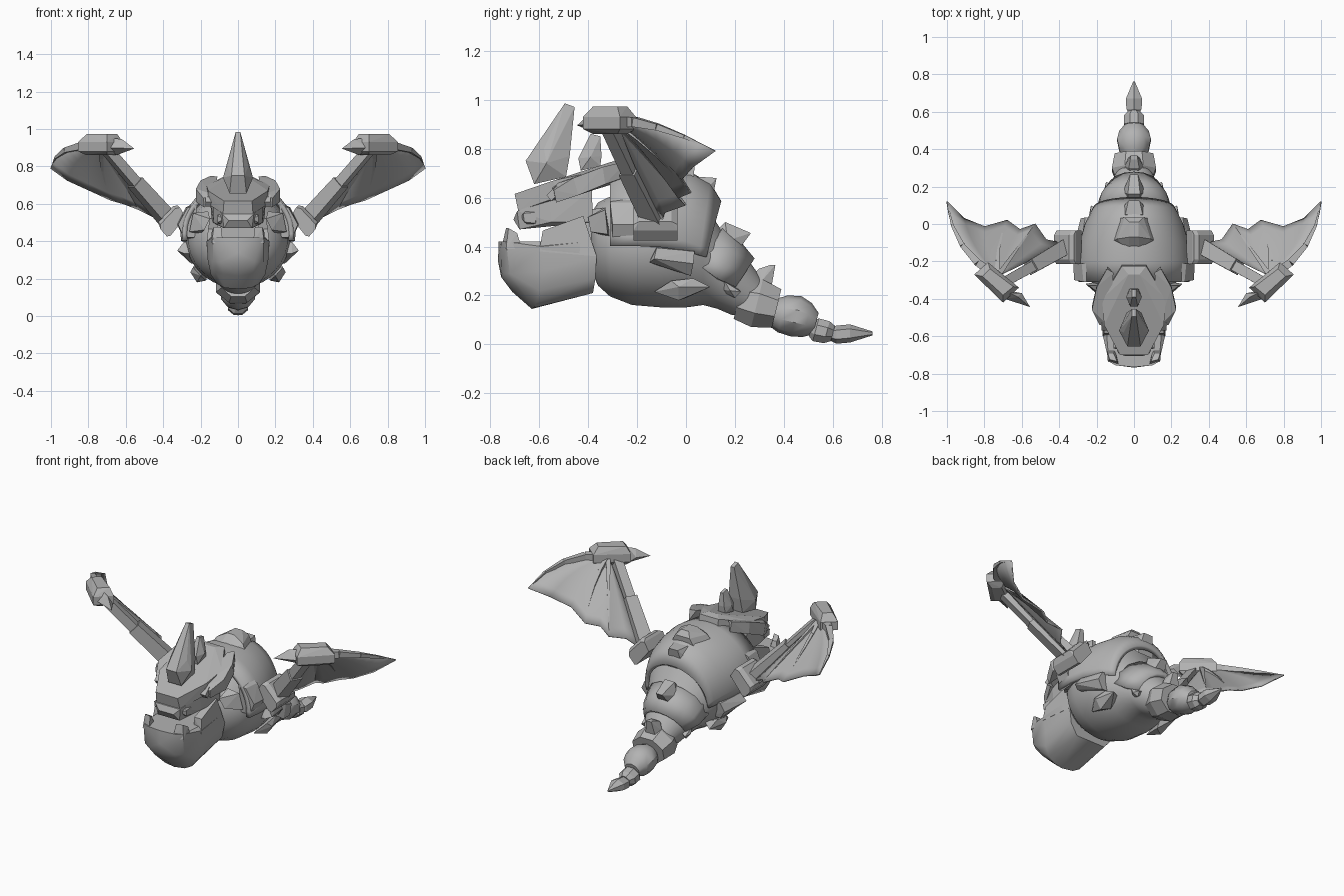
import bpy, bmesh, math
from mathutils import Vector as V

stone = bpy.data.materials.new("stone_grey")
stone.diffuse_color = (0.45, 0.45, 0.45, 1)


def finish(name, bm, smooth=None, thick=0):
    bmesh.ops.recalc_face_normals(bm, faces=bm.faces)
    me = bpy.data.meshes.new(name)
    bm.to_mesh(me)
    bm.free()
    me.materials.append(stone)
    if smooth:
        me.shade_smooth()
        me.set_sharp_from_angle(angle=math.radians(smooth))
    ob = bpy.data.objects.new(name, me)
    bpy.context.collection.objects.link(ob)
    if thick:
        mod = ob.modifiers.new("thickness", 'SOLIDIFY')
        mod.thickness = thick
        mod.offset = 0
    return ob


def hull(name, pts, both=False, smooth=None):
    """Faceted block around points; both=True adds the mirrored points."""
    bm = bmesh.new()
    for x, y, z in pts:
        bm.verts.new((x, y, z))
        if both and x > 0:
            bm.verts.new((-x, y, z))
    res = bmesh.ops.convex_hull(bm, input=bm.verts)
    junk = [g for g in set(res["geom_interior"] + res["geom_unused"])
            if isinstance(g, bmesh.types.BMVert)]
    bmesh.ops.delete(bm, geom=junk, context='VERTS')
    bmesh.ops.dissolve_limit(bm, angle_limit=0.02, verts=bm.verts, edges=bm.edges)
    return finish(name, bm, smooth)


def pair(name, pts):
    for side, s in (("left", 1), ("right", -1)):
        hull(f"{name}_{side}", [(s * x, y, z) for x, y, z in pts])


def loft(name, rings, n=24, arc=None, smooth=35, thick=0):
    """Skin over rings (y, z, rx, rz, tilt); arc limits it to an open shell."""
    bm = bmesh.new()
    rows = []
    for y, z, rx, rz, tilt in rings:
        t = math.radians(tilt)
        row = []
        for i in range(n + (1 if arc else 0)):
            a = math.radians(arc[0] + (arc[1] - arc[0]) * i / n) if arc else math.tau * (i + .5) / n
            h = math.sin(a) * rz
            row.append(bm.verts.new((math.cos(a) * rx, y + h * math.sin(t), z + h * math.cos(t))))
        rows.append(row)
    for a, b in zip(rows, rows[1:]):
        for i in range(n):
            j = i + 1 if arc else (i + 1) % n
            bm.faces.new((a[i], a[j], b[j], b[i]))
    if not arc:
        bm.faces.new(rows[0])
        bm.faces.new(rows[-1])
    return finish(name, bm, smooth, thick)


def bar(name, a, b, w0, w1):
    """Tapered square bar from a to b."""
    a, b = V(a), V(b)
    d = (b - a).normalized()
    u = d.cross(V((0, 0, 1))).normalized()
    v = d.cross(u)
    hull(name, [p + u * i * w + v * j * w for p, w in ((a, w0), (b, w1)) for i in (-1, 1) for j in (-1, 1)])


# Body and back shell
loft("body", [(-.385, .42, .13, .12, 0), (-.36, .41, .18, .17, 0), (-.31, .40, .23, .205, 0),
              (-.22, .41, .265, .25, 0), (-.1, .415, .28, .265, 0), (0, .41, .26, .26, 0),
              (.07, .37, .21, .21, 0), (.14, .30, .165, .155, 5), (.22, .235, .125, .12, 15),
              (.28, .19, .09, .08, 25)], n=32)
loft("back_shell", [(-.31, .44, .285, .26, 0), (-.2, .44, .295, .268, 0), (-.1, .435, .28, .268, 0),
                    (.0, .42, .25, .272, 3), (.055, .40, .222, .255, 8), (.085, .385, .205, .2, 14)],
     arc=(-8, 188), thick=.025)
loft("rump_shell", [(.06, .315, .19, .175, 28), (.13, .267, .172, .162, 33), (.195, .237, .125, .128, 35)],
     n=8, arc=(0, 180), thick=.03, smooth=25)

# Tail segments
loft("tail_base", [(.215, .185, .095, .09, 14), (.29, .168, .128, .108, 14), (.37, .147, .112, .088, 14)],
     n=8, smooth=None)
loft("tail_ball", [(.36, .13, .06, .06, 15), (.395, .125, .083, .078, 15), (.45, .115, .095, .085, 15),
                   (.495, .1, .082, .072, 15), (.53, .085, .05, .045, 15)], n=10)
loft("tail_link", [(.51, .065, .035, .035, 15), (.53, .06, .058, .052, 15), (.575, .05, .058, .05, 15),
                   (.6, .045, .035, .035, 15)], n=8, smooth=None)
loft("tail_tip", [(.59, .04, .03, .025, 0), (.615, .04, .047, .037, 0), (.67, .045, .05, .037, 0),
                  (.762, .045, .005, .008, 0)], n=6, smooth=None)


# Spines along the back
def spine(name, y0, z0, y1, z1, w, tip):
    ym, zm = (y0 + y1) / 2, (z0 + z1) / 2
    hull(name, [(w * .5, y0, z0), (w, ym, zm), (w * .65, y1, z1), (w * .4, tip[0] - .02, tip[1]),
                (w * .35, *tip), (w * .55, y0 + .03, z0 + .03)], both=True)


hull("spine_front", [(.03, -.15, .69), (.13, -.1, .655), (.08, .03, .67), (.09, -.08, .72),
                     (.05, .035, .725), (.025, -.07, .755), (.025, .01, .755)], both=True)
spine("spine_upper", .02, .655, .10, .555, .085, (.125, .68))
spine("spine_middle", .13, .47, .21, .38, .06, (.265, .455))
spine("spine_tail", .27, .28, .35, .24, .05, (.365, .325))

# Lower jaw: deep rounded scoop with raised sides and toothed rim
hull("jaw", [(.10, -.755, .42), (.135, -.735, .42), (.09, -.752, .29), (.135, -.72, .29), (0, -.765, .42),
             (0, -.768, .34), (0, -.755, .275), (0, -.71, .215), (.08, -.70, .225), (.12, -.68, .235),
             (.07, -.62, .15), (0, -.63, .145), (.11, -.61, .17), (.145, -.60, .22), (.168, -.59, .40),
             (.162, -.58, .30), (.10, -.38, .21), (.15, -.37, .27), (.165, -.365, .36), (.16, -.40, .42)],
     both=True, smooth=32)
pair("jaw_side", [(.11, -.59, .38), (.168, -.6, .38), (.11, -.585, .465), (.16, -.585, .465), (.11, -.42, .525),
                  (.15, -.42, .525), (.11, -.365, .36), (.166, -.365, .36)])
pair("jaw_tooth", [(.08, -.755, .39), (.14, -.735, .39), (.09, -.735, .475), (.13, -.725, .475),
                   (.10, -.67, .39), (.145, -.67, .39), (.11, -.69, .455), (.14, -.69, .455)])

# Skull, snout, crests and horns
hull("skull", [(.075, -.70, .615), (.08, -.685, .545), (.16, -.54, .67), (.16, -.53, .60), (.17, -.40, .70),
               (.16, -.38, .63), (.065, -.225, .75), (.065, -.215, .68), (.03, -.27, .757)], both=True)
pair("brow_horn", [(.13, -.55, .65), (.185, -.54, .63), (.18, -.53, .58), (.225, -.46, .68), (.225, -.44, .61),
                   (.20, -.34, .725), (.20, -.33, .655), (.145, -.24, .75), (.14, -.23, .69), (.11, -.26, .745),
                   (.13, -.32, .65)])
hull("upper_jaw", [(.085, -.69, .545), (.075, -.68, .47), (.13, -.56, .595), (.13, -.55, .50), (.15, -.385, .635),
                   (.14, -.38, .50), (.05, -.705, .51)], both=True)
pair("nostril", [(.07, -.675, .52), (.07, -.60, .52), (.11, -.665, .535), (.11, -.61, .54), (.11, -.66, .50),
                 (.11, -.615, .495), (.07, -.64, .56), (.07, -.64, .485)])
pair("eye", [(x, y, z) for x in (.10, .175) for y, z in ((-.57, .61), (-.55, .585), (-.51, .63), (-.53, .65))])
hull("neck", [(.12, -.42, .42), (.12, -.42, .55), (.13, -.3, .42), (.13, -.3, .56)], both=True)
hull("tall_horn", [(.045, -.62, .655), (.045, -.49, .685), (.08, -.57, .74), (.035, -.655, .75), (.04, -.475, .77),
                   (.055, -.58, .80), (.012, -.495, .985), (.012, -.455, .97)], both=True)
hull("short_horn", [(.025, -.43, .71), (.025, -.35, .73), (.042, -.39, .765), (.02, -.44, .76), (.02, -.345, .77),
                    (.01, -.39, .86), (.01, -.35, .85)], both=True)

# Armour blocks and spikes on the flanks
pair("collar_block", [(.15, -.40, .52), (.18, -.39, .46), (.16, -.33, .56), (.24, -.33, .55), (.26, -.32, .45),
                      (.2, -.31, .44)])
pair("shoulder_block", [(.22, -.31, .59), (.27, -.31, .58), (.32, -.30, .49), (.29, -.30, .42), (.23, -.30, .42),
                        (.24, -.21, .60), (.28, -.21, .58), (.325, -.21, .49), (.29, -.21, .41), (.23, -.21, .42)])
pair("hip_block", [(.22, -.12, .40), (.29, -.12, .395), (.325, -.13, .35), (.29, -.15, .335), (.21, -.14, .33),
                   (.21, .03, .385), (.26, .035, .38), (.285, .03, .33), (.25, .02, .28), (.19, .02, .28)])
pair("belly_spike", [(.20, -.13, .215), (.24, -.06, .26), (.255, -.03, .235), (.22, -.03, .18), (.235, .03, .27),
                     (.23, .1, .235), (.16, .05, .25), (.17, .0, .19)])
pair("rear_spike", [(.12, .13, .225), (.155, .16, .255), (.16, .18, .22), (.14, .2, .19), (.15, .225, .215),
                    (.09, .2, .24)])

# Wings
for side, s in (("left", 1), ("right", -1)):
    def m(p):
        return V((s * p[0], p[1], p[2]))

    # joint block at the body, arm, wrist block and claw
    hull("wing_joint_" + side, [m((x, y, z)) for y, k in ((-.215, 0), (-.19, .012), (-.06, .012), (-.035, 0))
                                for x, z in ((.28, .53), (.31 + k, .58 + k), (.335 + k, .575 + k),
                                             (.415 + k, .49 + k), (.415, .465), (.38, .425), (.36, .43))])
    bar("upper_arm_" + side, m((.36, -.12, .5)), m((.55, -.23, .715)), .042, .036)
    bar("fore_arm_" + side, m((.53, -.22, .69)), m((.71, -.32, .90)), .028, .026)
    hull("wrist_" + side, [m((x, y, z)) for x, y in ((.615, -.34), (.70, -.42), (.855, -.27), (.78, -.205))
                           for z in (.88, .93)] +
         [m((x, y, z)) for x, y in ((.645, -.335), (.70, -.38), (.81, -.28), (.77, -.24)) for z in (.86, .972)])
    hull("wing_claw_" + side, [m(p) for p in ((.555, -.445, .895), (.62, -.39, .945), (.60, -.37, .90), (.65, -.36, .86),
                                              (.69, -.40, .90), (.66, -.37, .95))])

    # membrane spokes: (outer end, bend point), leading edge first
    wrist = V((.73, -.28, .91))
    spokes = [((1.0, .12, .79), (.97, -.15, .925)), ((.91, .03, .725), (.88, -.12, .86)),
              ((.80, -.015, .675), (.80, -.14, .82)), ((.68, .02, .62), (.74, -.12, .79)),
              ((.61, -.03, .60), (.68, -.15, .77)), ((.53, 0, .57), (.63, -.14, .75)),
              ((.47, -.085, .54), (.60, -.18, .74)), ((.39, -.10, .50), (.57, -.21, .72))]
    bm, rows, steps = bmesh.new(), [], 8
    for end, bend in spokes:
        rows.append([m(wrist * (1 - t) ** 2 + V(bend) * 2 * t * (1 - t) + V(end) * t * t)
                     for t in [i / steps for i in range(steps + 1)]])
    grid = [[bm.verts.new(p) for p in r] for r in rows]
    for a, b in zip(grid, grid[1:]):
        for i in range(steps):
            bm.faces.new((a[i], a[i + 1], b[i + 1], b[i]))
    bmesh.ops.remove_doubles(bm, verts=bm.verts, dist=.0005)
    finish("wing_membrane_" + side, bm, 40, .008)

    # finger bones along the main spokes
    for k, w in ((0, .024), (3, .013), (5, .013)):
        for i in range(0, steps, 2):
            bar(f"wing_finger_{side}_{k}_{i}", rows[k][i], rows[k][i + 2],
                w * (1.05 - i / steps), w * (1.05 - (i + 2) / steps))
